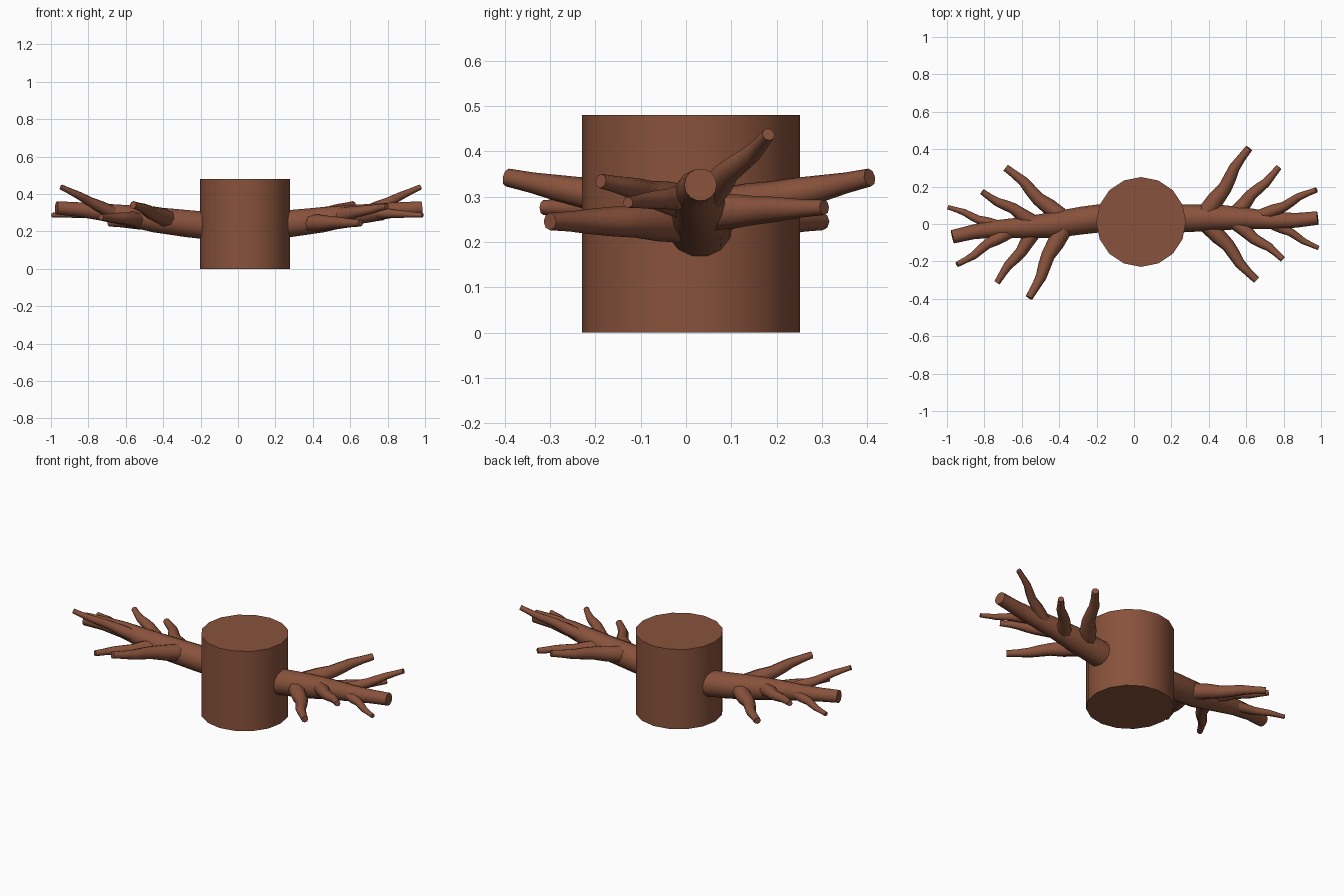
import bpy, bmesh, math
from mathutils import Vector, Matrix

if "Cube" in bpy.data.objects:
    bpy.data.objects.remove(bpy.data.objects["Cube"])

bark = bpy.data.materials.new("bark_brown")
bark.diffuse_color = (0.25, 0.085, 0.045, 1)
bark.use_nodes = True
bark.node_tree.nodes["Principled BSDF"].inputs["Base Color"].default_value = bark.diffuse_color


def finish(name, bm):
    bmesh.ops.recalc_face_normals(bm, faces=bm.faces)
    me = bpy.data.meshes.new(name)
    bm.to_mesh(me)
    bm.free()
    me.materials.append(bark)
    ob = bpy.data.objects.new(name, me)
    bpy.context.collection.objects.link(ob)
    bpy.ops.object.select_all(action='DESELECT')
    ob.select_set(True)
    bpy.context.view_layer.objects.active = ob
    bpy.ops.object.shade_smooth_by_angle(angle=math.radians(50))
    return ob


def tube(bm, pts, sides):
    """Capped tapering tube through (x, y, z, radius) points."""
    ps = [Vector(p[:3]) for p in pts]
    rings = []
    for i, p in enumerate(ps):
        t = (ps[min(i + 1, len(ps) - 1)] - ps[max(i - 1, 0)]).normalized()
        u = t.cross(Vector((0, 0, 1))).normalized()
        v = u.cross(t)
        rings.append([bm.verts.new(p + pts[i][3] * (u * math.cos(a) + v * math.sin(a)))
                      for a in (2 * math.pi * k / sides for k in range(sides))])
    for a, b in zip(rings, rings[1:]):
        for k in range(sides):
            n = (k + 1) % sides
            bm.faces.new((a[k], a[n], b[n], b[k]))
    bm.faces.new(rings[0])
    bm.faces.new(rings[-1])


# Trunk
bm = bmesh.new()
bmesh.ops.create_cone(bm, cap_ends=True, segments=16, radius1=0.24, radius2=0.24, depth=0.48,
                      matrix=Matrix.Translation((0.038, 0.011, 0.24)))
finish("trunk", bm)

# Main limb path, and twigs as (base, tip, base radius, sideways wobble)
limb = [(0.18, 0.03, 0.232, 0.075), (0.28, 0.03, 0.242, 0.074), (0.45, 0.035, 0.262, 0.069),
        (0.60, 0.03, 0.285, 0.057), (0.75, 0.018, 0.305, 0.046), (0.87, 0.02, 0.318, 0.039),
        (0.982, 0.032, 0.326, 0.036)]
twigs = [
    ((0.38, 0.05, 0.265), (0.615, 0.405, 0.342), 0.050, 0.010),
    ((0.53, 0.04, 0.265), (0.775, 0.305, 0.276), 0.042, -0.008),
    ((0.67, 0.04, 0.295), (0.975, 0.182, 0.437), 0.036, 0.008),
    ((0.38, 0.01, 0.245), (0.655, -0.300, 0.245), 0.048, -0.010),
    ((0.54, 0.01, 0.285), (0.795, -0.188, 0.334), 0.040, 0.008),
    ((0.72, 0.01, 0.300), (0.987, -0.128, 0.287), 0.030, -0.006),
]


def branch(name, matrix):
    bm = bmesh.new()
    tube(bm, limb, 14)
    for base, tip, r, wob in twigs:
        a, b = Vector(base), Vector(tip)
        side = (b - a).cross(Vector((0, 0, 1))).normalized()
        pts = []
        for f, w, s in ((0, 0, 1), (0.25, 0.3, 0.9), (0.42, 1, 0.74), (0.56, 0.2, 0.68),
                        (0.7, -0.8, 0.58), (0.85, -0.5, 0.46), (1, 0, 0.4)):
            p = a.lerp(b, f) + side * wob * w
            pts.append((*p, r * s))
        tube(bm, pts, 8)
    bmesh.ops.transform(bm, matrix=matrix, verts=bm.verts)
    finish(name, bm)


# Two copies of the same branch, one swung round to the other side
branch("right_branch", Matrix())
branch("left_branch", Matrix.Translation((0, 0.083, 0)) @ Matrix.Rotation(math.radians(187), 4, 'Z'))
